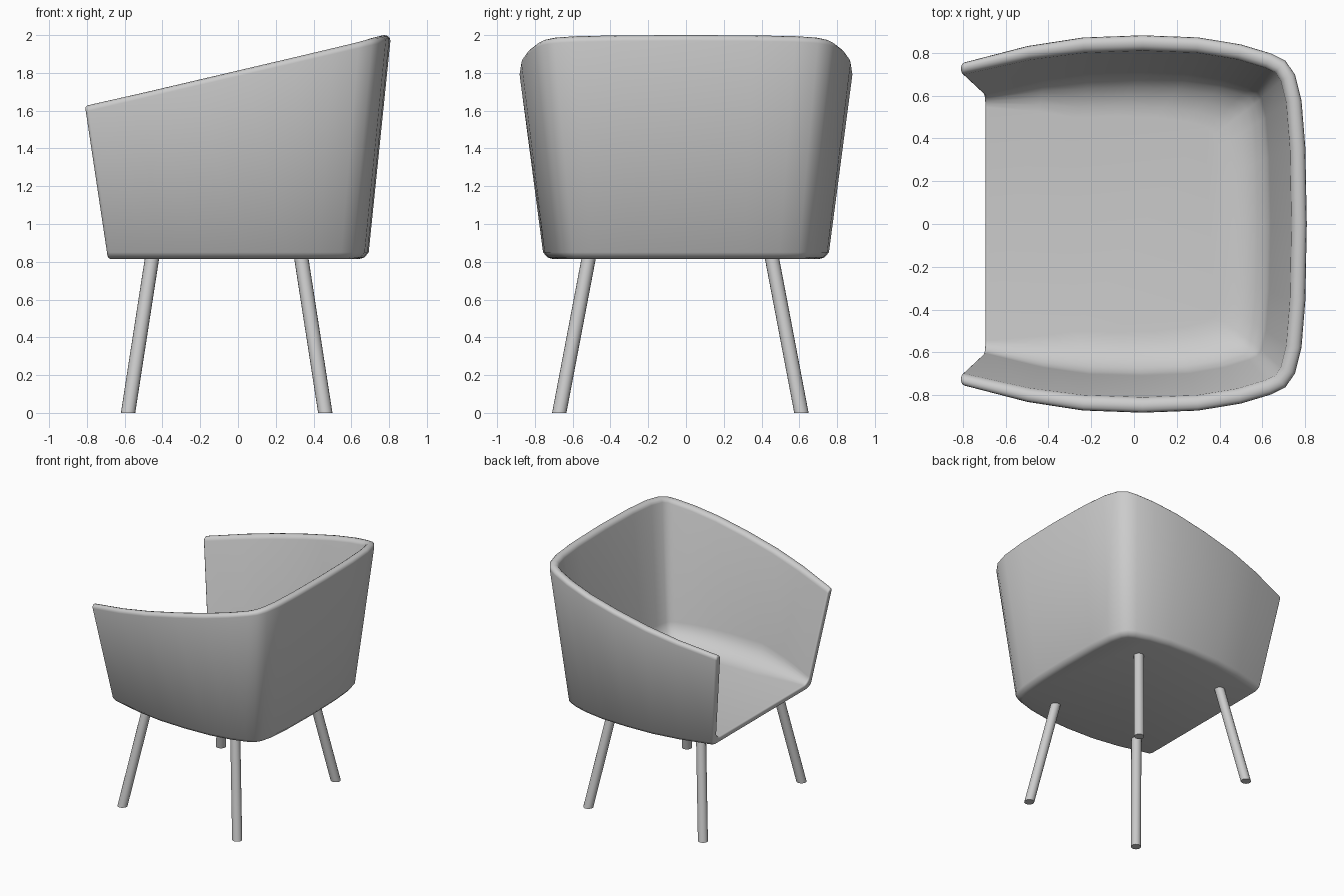
import bpy, bmesh, math
from mathutils import Vector

cube = bpy.data.objects.get("Cube")
if cube:
    bpy.data.objects.remove(cube, do_unlink=True)

grey = bpy.data.materials.new("soft_grey")
grey.use_nodes = True
colour = (0.6, 0.6, 0.6, 1)
grey.diffuse_color = colour
grey.node_tree.nodes["Principled BSDF"].inputs["Base Color"].default_value = colour


def finish(name, bm, angle):
    bmesh.ops.recalc_face_normals(bm, faces=bm.faces)
    mesh = bpy.data.meshes.new(name)
    bm.to_mesh(mesh)
    bm.free()
    mesh.materials.append(grey)
    obj = bpy.data.objects.new(name, mesh)
    bpy.context.collection.objects.link(obj)
    bpy.ops.object.select_all(action='DESELECT')
    obj.select_set(True)
    bpy.context.view_layer.objects.active = obj
    bpy.ops.object.shade_smooth_by_angle(angle=math.radians(angle))
    return obj


# Rim outline, from the tip of one arm round to the middle of the back
half = [(-.81, .755), (-.5, .835), (-.24, .875), (.04, .885), (.3, .875), (.5, .842),
        (.64, .8), (.71, .765), (.755, .7), (.785, .58), (.803, .36), (.81, 0)]
outline = [Vector(p) for p in half] + [Vector((x, -y)) for x, y in reversed(half[:-1])]
BASE, FLOOR, TAPER = .815, .865, .85


def section(i):
    """Cross-section of the shell at one station, from underside to seat."""
    rim = outline[i]
    last = len(outline) - 1
    if i in (0, last):
        normal = Vector((0, 1 if i == 0 else -1))
    else:
        t = outline[i + 1] - outline[i - 1]
        normal = Vector((-t.y, t.x)).normalized()
    top = 1.625 + (rim.x + .81) * .2315
    along = min(1, (rim.x + .81) / .5)
    thick = .055 + .017 * along

    def point(z, inset):
        p = rim * (TAPER + (1 - TAPER) * (z - BASE) / (top - BASE)) - normal * inset
        return Vector((p.x, p.y, z))

    pts = [point(BASE, .045), point(BASE + .008, .02), point(BASE + .035, 0)]
    # Rounded rim
    for k in range(7):
        a = math.pi * k / 6
        pts.append(point(top - .03 * (1 - math.sin(a)), thick * (1 - math.cos(a)) / 2))
    # Soft curve from the inner wall into the seat
    size = .05 + .11 * along
    wall = point(FLOOR + size, thick)
    front = -.81 * TAPER
    for k in range(7):
        a = math.pi / 2 * k / 6
        shrink = size * 1.1 * (1 - math.cos(a))
        z = FLOOR + size * (1 - math.sin(a))
        w = point(z, thick)
        x = w.x if i in (0, last) else front + (w.x - front) * (1 - shrink * .9)
        pts.append(Vector((x, w.y * (1 - shrink * 1.5), z)))
    return pts


# Seat shell: walls, seat, underside and open front
bm = bmesh.new()
rings = [[bm.verts.new(p) for p in section(i)] for i in range(len(outline))]
for a, b in zip(rings, rings[1:]):
    for k in range(len(a) - 1):
        bm.faces.new((a[k], a[k + 1], b[k + 1], b[k]))
bm.faces.new([r[0] for r in rings])
bm.faces.new([r[-1] for r in rings])
bm.faces.new(rings[0] + rings[-1][::-1])
shell = finish("seat_shell", bm, 50)
bevel = shell.modifiers.new("soft_front_edges", 'BEVEL')
bevel.width = .016
bevel.segments = 3
bevel.limit_method = 'ANGLE'
bevel.angle_limit = math.radians(60)
bevel.harden_normals = True


# Splayed legs with feet cut level with the ground
def leg(name, sx, sy):
    bm = bmesh.new()
    bmesh.ops.create_cone(bm, cap_ends=True, segments=16, radius1=.038,
                          radius2=.038, depth=.84)
    for v in bm.verts:
        v.co.z += .42
        drop = 1 - v.co.z / .82
        v.co.x += -.06 + sx * (.395 + .127 * drop)
        v.co.y += -.03 + sy * (.485 + .156 * drop)
    finish(name, bm, 40)


for sx, end in ((-1, "open_end"), (1, "back_end")):
    for sy, side in ((-1, "right"), (1, "left")):
        leg(f"{end}_{side}_leg", sx, sy)
